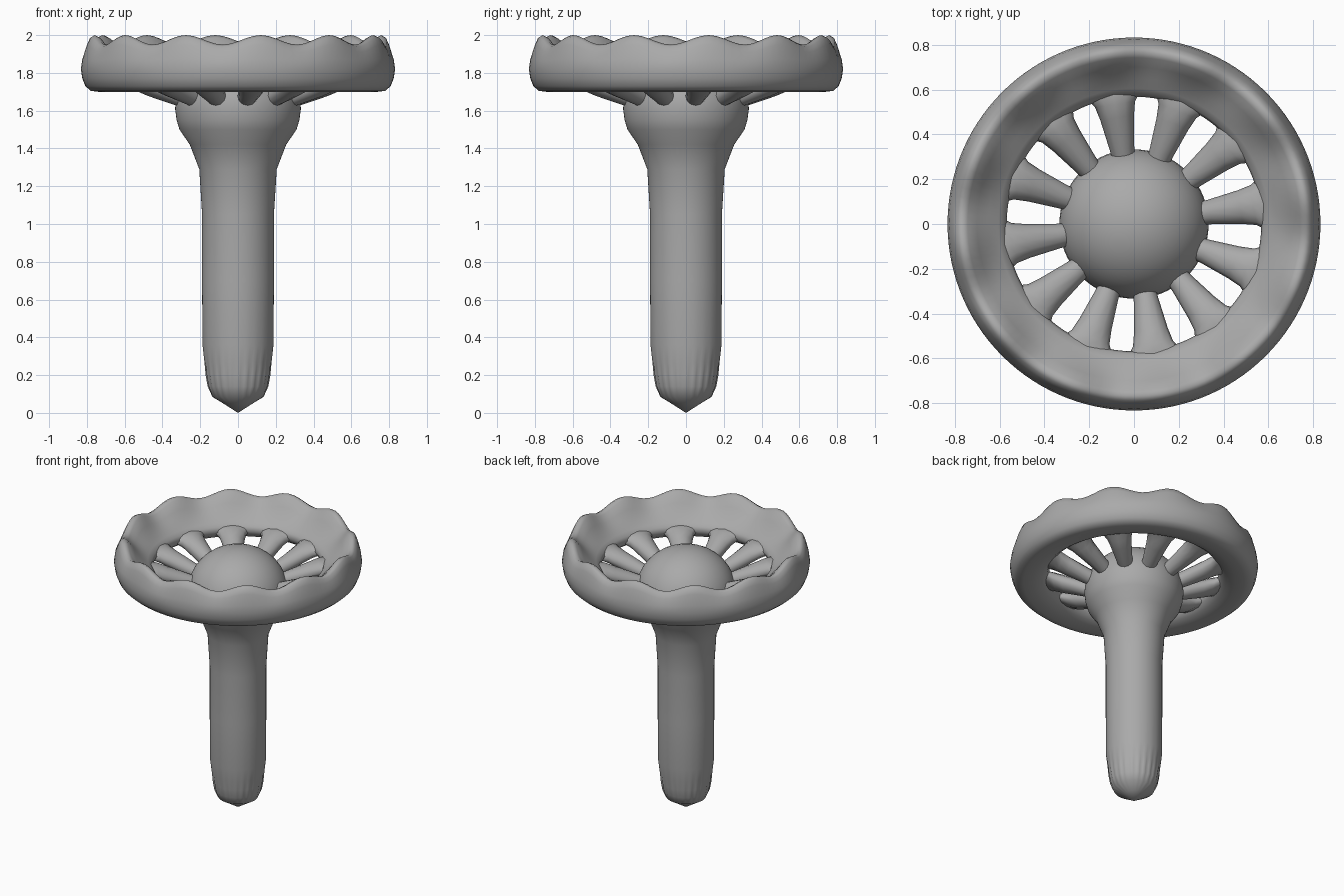
import bpy, bmesh
from math import sin, cos, pi, radians, exp

if "Cube" in bpy.data.objects:
    bpy.data.objects.remove(bpy.data.objects["Cube"])

PHASE = radians(9)   # spokes and bumps share this offset
COUNT = 12

grey = bpy.data.materials.new("dark_grey")
grey.diffuse_color = (0.4, 0.4, 0.4, 1)
grey.use_nodes = True
grey.node_tree.nodes["Principled BSDF"].inputs["Base Color"].default_value = grey.diffuse_color


def finish(name, bm, angle=60):
    bmesh.ops.remove_doubles(bm, verts=bm.verts, dist=1e-5)
    bmesh.ops.recalc_face_normals(bm, faces=bm.faces)
    mesh = bpy.data.meshes.new(name)
    bm.to_mesh(mesh)
    bm.free()
    mesh.materials.append(grey)
    ob = bpy.data.objects.new(name, mesh)
    bpy.context.collection.objects.link(ob)
    bpy.ops.object.select_all(action='DESELECT')
    ob.select_set(True)
    bpy.context.view_layer.objects.active = ob
    bpy.ops.object.shade_smooth_by_angle(angle=radians(angle))
    return ob


def lathe(name, profile, segs, shape, closed=False):
    """Revolve a profile; shape(r, z, angle) may adjust each point."""
    bm = bmesh.new()
    rings = []
    for i in range(segs):
        a = 2 * pi * i / segs
        ring = []
        for r, z in profile:
            r2, z2 = shape(r, z, a)
            ring.append(bm.verts.new((r2 * cos(a), r2 * sin(a), z2)))
        rings.append(ring)
    n = len(profile)
    for i in range(segs):
        p, q = rings[i], rings[(i + 1) % segs]
        for j in range(n if closed else n - 1):
            k = (j + 1) % n
            bm.faces.new((p[j], q[j], q[k], p[k]))
    return finish(name, bm)


# Stem with domed hub, lightly fluted near the tip
def flutes(r, z, a):
    return r * (1 + 0.022 * exp(-((z - 0.18) / 0.07) ** 2) * cos(24 * a)), z


stem = [(0, 0), (0.07, 0.045), (0.135, 0.085), (0.158, 0.14), (0.168, 0.2),
        (0.177, 0.27), (0.188, 0.36), (0.19, 0.7), (0.19, 1.05), (0.205, 1.29),
        (0.255, 1.42), (0.31, 1.5), (0.325, 1.55)]
dome = [(0.333 * cos(t), 1.61 + 0.305 * sin(t)) for t in [pi / 2 * i / 10 for i in range(10)]]
lathe("stem_and_hub", stem + dome + [(0, 1.915)], 96, flutes)


# Dished rim with a scalloped, rounded upper lip
def scallops(r, z, a):
    w = min(1, max(0, (z - 1.85) / 0.1))
    return r, z + 0.025 * w * cos(COUNT * (a - PHASE))


rim = [(0.568, 1.78), (0.585, 1.745), (0.62, 1.718), (0.68, 1.703), (0.74, 1.70),
       (0.78, 1.705), (0.808, 1.73), (0.824, 1.77), (0.832, 1.82), (0.825, 1.87),
       (0.805, 1.93), (0.788, 1.964), (0.767, 1.975), (0.742, 1.962), (0.70, 1.913),
       (0.65, 1.865), (0.605, 1.83), (0.578, 1.81)]
lathe("scalloped_rim", rim, 120, scallops, closed=True)

# Spokes widening from hub to rim: (radius, height, half width, half thickness)
SECTIONS = [(0.24, 1.65, 0.045, 0.05), (0.34, 1.685, 0.055, 0.055),
            (0.48, 1.735, 0.076, 0.058), (0.54, 1.758, 0.09, 0.056),
            (0.575, 1.77, 0.115, 0.045), (0.62, 1.78, 0.14, 0.035)]
bm = bmesh.new()
for s in range(COUNT):
    a = PHASE + 2 * pi * s / COUNT
    loops = []
    for r, z, w, h in SECTIONS:
        loop = []
        for i in range(12):
            t = 2 * pi * i / 12
            u = w * cos(t)
            loop.append(bm.verts.new((r * cos(a) - u * sin(a), r * sin(a) + u * cos(a),
                                      z + h * sin(t))))
        loops.append(loop)
    for p, q in zip(loops, loops[1:]):
        for i in range(12):
            j = (i + 1) % 12
            bm.faces.new((p[i], p[j], q[j], q[i]))
    bm.faces.new(loops[0])
    bm.faces.new(loops[-1])
finish("spokes", bm)
